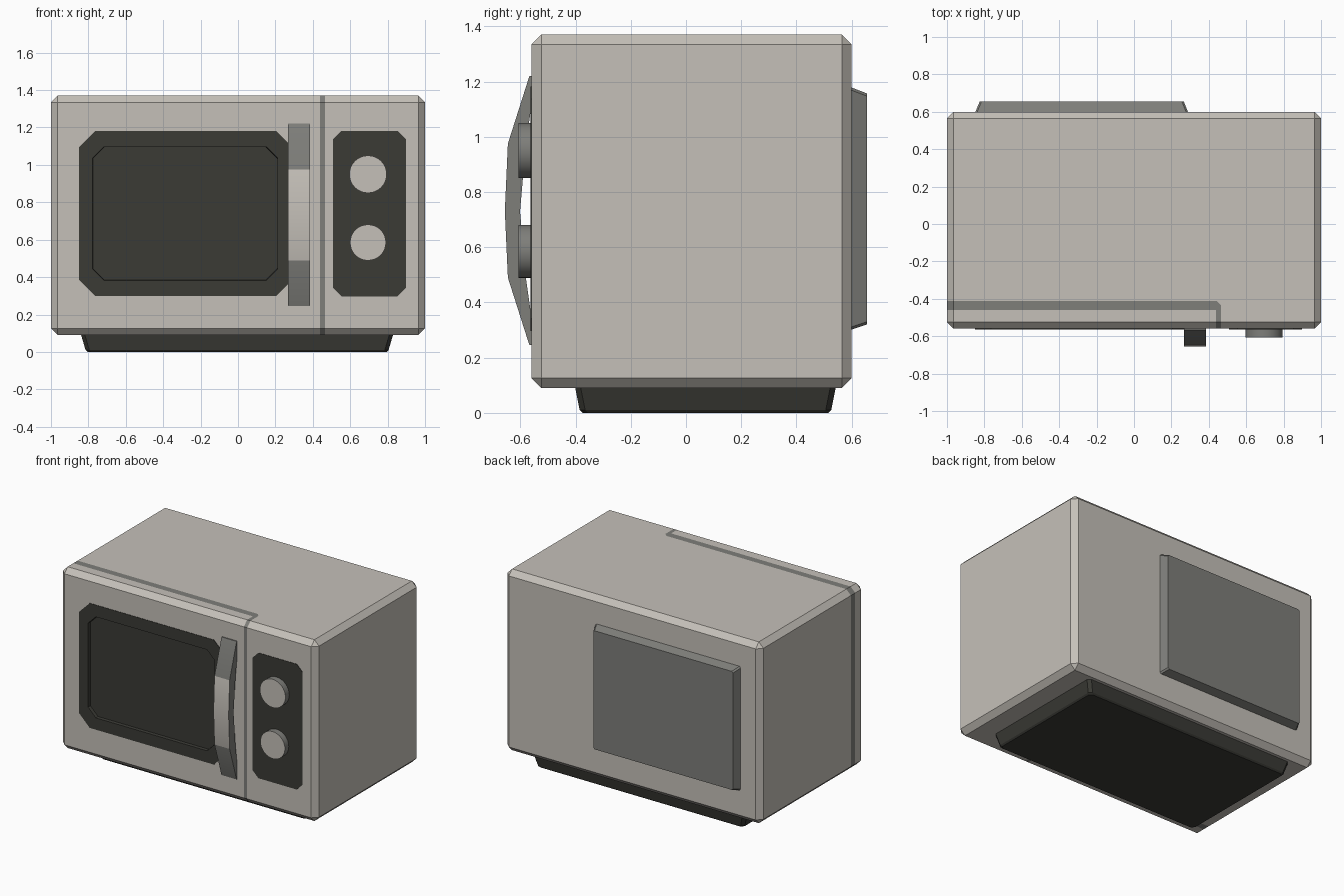
import bpy, bmesh, math
from mathutils import Vector

if "Cube" in bpy.data.objects:
    bpy.data.objects.remove(bpy.data.objects["Cube"])


def material(name, rgb):
    m = bpy.data.materials.new(name)
    m.diffuse_color = (*rgb, 1)
    m.use_nodes = True
    m.node_tree.nodes["Principled BSDF"].inputs["Base Color"].default_value = m.diffuse_color
    return m


CREAM = material("warm_cream", (0.56, 0.53, 0.485))
GREY = material("mid_grey", (0.21, 0.21, 0.195))
DARK = material("charcoal", (0.043, 0.043, 0.036))


def finish(name, bm, mats, smooth=False):
    bmesh.ops.recalc_face_normals(bm, faces=bm.faces[:])
    me = bpy.data.meshes.new(name)
    bm.to_mesh(me)
    bm.free()
    for m in mats:
        me.materials.append(m)
    ob = bpy.data.objects.new(name, me)
    bpy.context.collection.objects.link(ob)
    if smooth:
        bpy.context.view_layer.objects.active = ob
        bpy.ops.object.select_all(action='DESELECT')
        ob.select_set(True)
        bpy.ops.object.shade_smooth_by_angle(angle=math.radians(30))
    return ob


def loft(name, loops, mats, rule=None, smooth=False):
    """Closed solid through matching point loops, capped at both ends."""
    bm = bmesh.new()
    rings = [[bm.verts.new(p) for p in lp] for lp in loops]
    n = len(rings[0])
    for a, b in zip(rings, rings[1:]):
        for i in range(n):
            j = (i + 1) % n
            bm.faces.new((a[i], a[j], b[j], b[i]))
    bm.faces.new(rings[0])
    bm.faces.new(rings[-1])
    bmesh.ops.recalc_face_normals(bm, faces=bm.faces[:])
    bm.normal_update()
    if rule:
        for f in bm.faces:
            f.material_index = rule(f)
    return finish(name, bm, mats, smooth)


def octagon(x0, x1, z0, z1, c):
    """Rectangle with cut corners."""
    return [(x0 + c, z0), (x1 - c, z0), (x1, z0 + c), (x1, z1 - c),
            (x1 - c, z1), (x0 + c, z1), (x0, z1 - c), (x0, z0 + c)]


def on_y(pts, y):
    return [(x, y, z) for x, z in pts]


def on_z(pts, z):
    return [(x, y, z) for x, y in pts]


# Body: chamfered box with the door seam marked on its faces
bm = bmesh.new()
bmesh.ops.create_cube(bm, size=1)
for v in bm.verts:
    v.co = Vector((v.co.x * 2, v.co.y * 1.16 + 0.02, v.co.z * 1.28 + 0.73))
bmesh.ops.bevel(bm, geom=bm.edges[:], offset=0.036, segments=1, affect='EDGES')
for co, no in [((0, -0.46, 0), (0, 1, 0)), ((0, -0.412, 0), (0, 1, 0)),
               ((0.438, 0, 0), (1, 0, 0)), ((0.464, 0, 0), (1, 0, 0)),
               ((0.03, 0, 0), (1, 1, 0))]:
    bmesh.ops.bisect_plane(bm, geom=bm.verts[:] + bm.edges[:] + bm.faces[:],
                           plane_co=co, plane_no=no)
for f in bm.faces:
    c = f.calc_center_median()
    side = -0.46 < c.y < -0.412 and c.x < 0.464 and c.x + c.y < 0.03
    front = 0.438 < c.x < 0.464 and c.y < -0.46
    f.material_index = 1 if side or front else 0
body = finish("body", bm, [CREAM, GREY, DARK])

# Door window and control panel plates
window = loft("window_panel", [on_y(octagon(-0.85, 0.29, 0.30, 1.18, 0.085), y)
                               for y in (-0.563, -0.555)], [DARK])
loft("control_panel", [on_y(octagon(0.508, 0.898, 0.297, 1.182, 0.045), y)
                       for y in (-0.563, -0.555)], [DARK])

# Window recess, cut through the plate into the body
cutter = loft("window_cutter", [on_y(octagon(-0.78, 0.215, 0.38, 1.10, 0.06), -0.60),
                                on_y(octagon(-0.775, 0.21, 0.385, 1.095, 0.06), -0.54)],
              [DARK])
for ob in (window, body):
    mod = ob.modifiers.new("recess", 'BOOLEAN')
    mod.operation = 'DIFFERENCE'
    mod.solver = 'EXACT'
    mod.material_mode = 'TRANSFER'
    mod.object = cutter
    bpy.context.view_layer.objects.active = ob
    bpy.ops.object.modifier_apply(modifier=mod.name)
bpy.data.objects.remove(cutter)

# Bowed handle: grey with a light middle grip
outer = [(-0.56, 0.245), (-0.567, 0.245), (-0.645, 0.49), (-0.656, 0.73),
         (-0.645, 0.975), (-0.567, 1.22), (-0.56, 1.22)]
inner = [(-0.56, 1.11), (-0.58, 0.97), (-0.601, 0.73), (-0.58, 0.49), (-0.56, 0.35)]


def grip(f):
    c = f.calc_center_median()
    return 1 if f.normal.y < -0.8 and 0.49 < c.z < 0.975 else 0


loft("door_handle", [[(x, y, z) for y, z in outer + inner] for x in (0.268, 0.386)],
     [GREY, CREAM], grip, True)

# Two knobs with light faces
for name, z, r in (("upper_knob", 0.95, 0.1), ("lower_knob", 0.585, 0.096)):
    ring = [(0.695 + r * math.cos(a), z + r * math.sin(a))
            for a in (math.tau * i / 32 for i in range(32))]
    loft(name, [on_y(ring, -0.555), on_y(ring, -0.606)], [GREY, CREAM],
         lambda f: 1 if f.normal.y < -0.9 else 0, True)

# Rear housing
loft("rear_housing", [on_y(octagon(-0.85, 0.29, 0.30, 1.18, 0.01), 0.595),
                      on_y(octagon(-0.825, 0.266, 0.32, 1.157, 0.01), 0.655)], [GREY])

# Tapered base
loft("base", [on_z(octagon(-0.84, 0.83, -0.402, 0.543, 0.02), 0.095),
              on_z(octagon(-0.815, 0.805, -0.385, 0.526, 0.02), 0.01),
              on_z(octagon(-0.805, 0.795, -0.375, 0.516, 0.02), 0.0)], [DARK])
